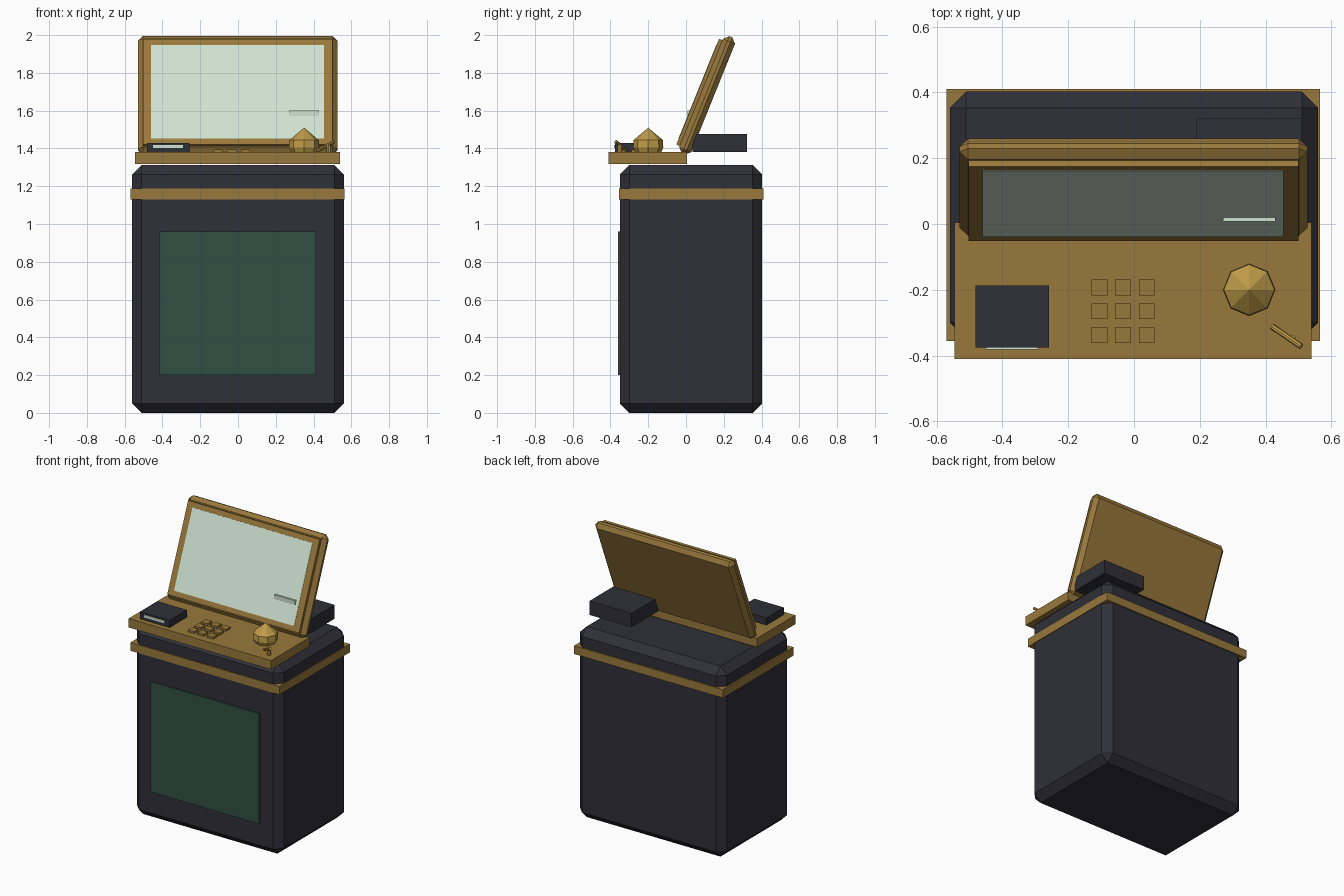
import bpy, bmesh
from math import radians, cos, sin, tau
from mathutils import Vector, Matrix

cube = bpy.data.objects.get("Cube")
if cube:
    bpy.data.objects.remove(cube, do_unlink=True)


def material(name, rgb):
    m = bpy.data.materials.new(name)
    m.use_nodes = True
    m.diffuse_color = (*rgb, 1)
    m.node_tree.nodes["Principled BSDF"].inputs["Base Color"].default_value = (*rgb, 1)
    return m


DARK = material("charcoal", (0.029, 0.029, 0.040))
GOLD = material("tan gold", (0.32, 0.19, 0.045))
BRASS = material("bright brass", (0.52, 0.33, 0.065))
GLASS = material("pale green glass", (0.63, 0.77, 0.64))
GREEN = material("deep green", (0.030, 0.080, 0.055))


def finish(name, bm, mat, matrix=None):
    bmesh.ops.recalc_face_normals(bm, faces=bm.faces)
    mesh = bpy.data.meshes.new(name)
    bm.to_mesh(mesh)
    bm.free()
    mesh.materials.append(mat)
    obj = bpy.data.objects.new(name, mesh)
    if matrix:
        obj.matrix_world = matrix
    bpy.context.collection.objects.link(obj)
    return obj


def box(name, x, y, z, mat, bevel=0, matrix=None):
    """Box from (min, max) pairs, with an optional flat chamfer."""
    bm = bmesh.new()
    bmesh.ops.create_cube(bm, size=1)
    for v in bm.verts:
        v.co = [lo + (hi - lo) * (c + 0.5) for c, (lo, hi) in zip(v.co, (x, y, z))]
    if bevel:
        bmesh.ops.bevel(bm, geom=bm.edges[:], offset=bevel, segments=1, affect='EDGES')
    return finish(name, bm, mat, matrix)


def rod(name, start, end, radius, mat, sides=8):
    start, end = Vector(start), Vector(end)
    axis = end - start
    bm = bmesh.new()
    bmesh.ops.create_cone(bm, cap_ends=True, segments=sides, radius1=radius,
                          radius2=radius, depth=axis.length)
    turn = axis.to_track_quat('Z', 'Y').to_matrix().to_4x4()
    return finish(name, bm, mat, Matrix.Translation((start + end) / 2) @ turn)


# Cabinet, trim band and front panel
box("cabinet", (-0.56, 0.56), (-0.35, 0.403), (0, 1.312), DARK, 0.05)
box("trim_band", (-0.57, 0.565), (-0.356, 0.411), (1.13, 1.187), GOLD)
box("front_panel", (-0.415, 0.412), (-0.359, -0.345), (0.2, 0.96), GREEN)

# Counter shelf
box("counter", (-0.545, 0.54), (-0.411, 0.005), (1.318, 1.38), GOLD)

# Tilted screen: shell, raised bezel and glass share one leaning frame
lean = Matrix.Translation((0, 0.103, 1.684)) @ Matrix.Rotation(radians(-22), 4, 'X')
box("screen_shell", (-0.53, 0.527), (-0.025, 0.044), (-0.335, 0.335), GOLD, 0.026, lean)
box("screen_bezel", (-0.503, 0.5), (-0.044, -0.02), (-0.302, 0.302), GOLD, 0, lean)
box("screen_glass", (-0.46, 0.455), (-0.046, -0.04), (-0.268, 0.267), GLASS, 0, lean)
box("screen_tab", (0.27, 0.43), (0.008, 0.05), (1.545, 1.602), GLASS)

# Box behind the screen
box("rear_box", (0.19, 0.51), (0.035, 0.322), (1.38, 1.476), DARK)

# Card reader with a pale slot
box("card_reader", (-0.482, -0.258), (-0.376, -0.187), (1.38, 1.43), DARK)
box("card_slot", (-0.45, -0.292), (-0.382, -0.374), (1.402, 1.419), GLASS)

# Keypad
for row in range(3):
    for col in range(3):
        x, y = -0.105 + 0.072 * col, -0.337 + 0.072 * row
        box(f"key_{row}_{col}", (x - 0.024, x + 0.024), (y - 0.024, y + 0.024),
            (1.375, 1.394), GOLD)

# Faceted bell: octagonal rings closed to a point
bm = bmesh.new()
rings = []
for r, z in ((0.068, 1.38), (0.08, 1.405), (0.077, 1.445)):
    rings.append([bm.verts.new((0.35 + r * cos(tau * i / 8), -0.2 + r * sin(tau * i / 8), z))
                  for i in range(8)])
tip = bm.verts.new((0.35, -0.2, 1.51))
bm.faces.new(rings[0])
for i in range(8):
    j = (i + 1) % 8
    for low, high in zip(rings, rings[1:]):
        bm.faces.new((low[i], low[j], high[j], high[i]))
    bm.faces.new((rings[-1][i], rings[-1][j], tip))
finish("bell", bm, BRASS)

# Small slanted lever on a post
rod("lever", (0.42, -0.312, 1.387), (0.508, -0.372, 1.437), 0.009, BRASS)
rod("lever_post", (0.48, -0.35, 1.375), (0.48, -0.35, 1.42), 0.013, BRASS)
